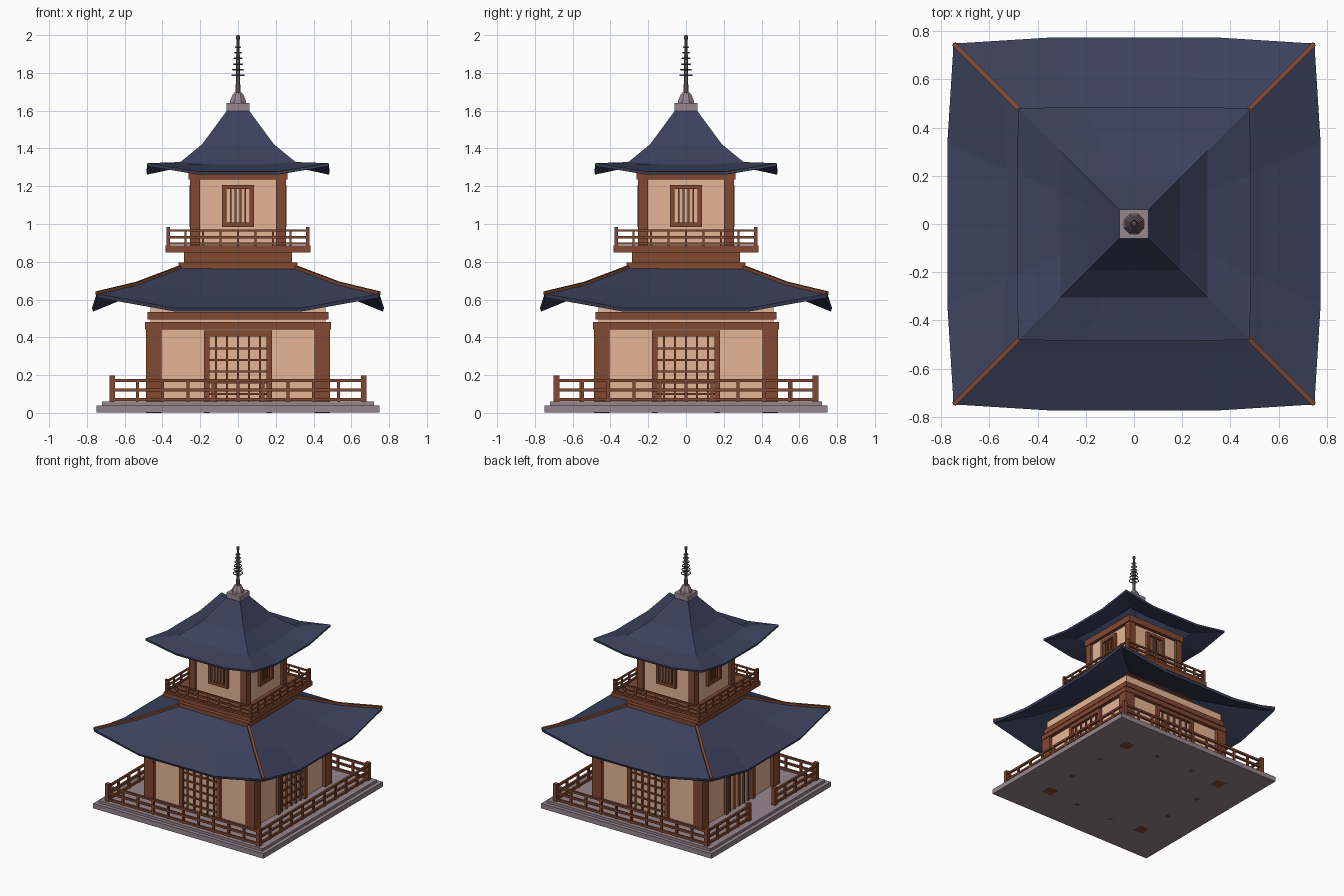
import bpy, bmesh, math
from mathutils import Matrix, Vector

if "Cube" in bpy.data.objects:
    bpy.data.objects.remove(bpy.data.objects["Cube"])


def mat(name, r, g, b):
    m = bpy.data.materials.new(name)
    m.diffuse_color = (r, g, b, 1)
    m.use_nodes = True
    m.node_tree.nodes["Principled BSDF"].inputs["Base Color"].default_value = m.diffuse_color
    return m


WOOD = mat("brown wood", .225, .066, .031)
PLASTER = mat("warm plaster", .78, .46, .305)
STONE = mat("grey stone", .305, .238, .27)
ROOF = mat("slate blue tile", .044, .054, .108)
METAL = mat("dark metal", .17, .125, .14)


def finish(name, bm, material):
    me = bpy.data.meshes.new(name)
    bm.to_mesh(me)
    bm.free()
    me.materials.append(material)
    ob = bpy.data.objects.new(name, me)
    bpy.context.collection.objects.link(ob)
    return ob


def boxes(name, material, items, sides=(0,)):
    """Boxes given as (x0, x1, y0, y1, z0, z1), repeated on the chosen sides:
    0 front, 1 right, 2 back, 3 left."""
    bm = bmesh.new()
    for k in sides:
        rot = Matrix.Rotation(k * math.pi / 2, 4, 'Z')
        for x0, x1, y0, y1, z0, z1 in items:
            m = Matrix.Translation(((x0 + x1) / 2, (y0 + y1) / 2, (z0 + z1) / 2))
            m = rot @ m @ Matrix.Diagonal((x1 - x0, y1 - y0, z1 - z0, 1))
            bmesh.ops.create_cube(bm, size=1, matrix=m)
    return finish(name, bm, material)


def slab(name, material, h, z0, z1):
    return boxes(name, material, [(-h, h, -h, h, z0, z1)])


ALL = (0, 1, 2, 3)

# Stone base steps
slab("base_step", STONE, .75, .001, .04)
slab("base_top", STONE, .72, .04, .06)


# Storey: plaster walls, corner posts
def storey(name, wall, post_in, post_out, z0, zpost, zwall):
    slab(name + "_walls", PLASTER, wall, max(z0, .05), zwall)
    boxes(name + "_corner_posts", WOOD,
          [(-post_out, -post_in, -post_out, -post_in, z0, zpost)], ALL)


storey("lower", .462, .405, .487, 0, .445, .60)
storey("upper", .235, .20, .255, .88, 1.24, 1.28)
slab("lower_beam", WOOD, .492, .442, .48)
slab("lower_eave_beam", WOOD, .478, .495, .535)
slab("upper_eave_beam", WOOD, .262, 1.235, 1.285)


# Framed openings with thin bars
def opening(name, wall, half, z0, z1, fw, xs, zs, bar, sides, sill=True):
    y0, y1 = -wall - .022, -wall + .01
    frame = [(-half, -half + fw, y0, y1, z0, z1), (half - fw, half, y0, y1, z0, z1),
             (-half, half, y0, y1, z1 - fw, z1)]
    if sill:
        frame.append((-half, half, y0, y1, z0, z0 + fw))
    boxes(name + "_frame", WOOD, frame, sides)
    b = bar / 2
    yb = -wall - .012
    zb = max(z0, .06)
    bars = [(x - b, x + b, yb, y1, zb, z1 - fw / 2) for x in xs]
    bars += [(-half + fw / 2, half - fw / 2, yb, y1, z - b, z + b) for z in zs]
    boxes(name + "_bars", WOOD, bars, sides)


xs5 = [i * .058 for i in (-2, -1, 0, 1, 2)]
opening("lattice_door", .462, .18, 0, .435, .03, xs5,
        [.10 + i * .06 for i in range(5)], .011, (0, 1, 2), False)
opening("entrance_door", .462, .18, 0, .435, .03, xs5, [], .011, (3,), False)
opening("window", .235, .085, .985, 1.207, .023,
        [i * .026 for i in (-1.5, -.5, .5, 1.5)], [], .009, ALL)


# Railings: corner posts, three rails, balusters
def railing(name, h, post, z0, ztop, rails, thick, n, gap=0):
    zr = rails[-1]
    p, t = post / 2, thick / 2

    def run(a, b, count):
        out = [(a, b, -h - t, -h + t, z - t, z + t) for z in rails]
        for i in range(1, count):
            x = a + (b - a) * i / count
            out.append((x - t, x + t, -h - t, -h + t, z0, zr))
        return out

    def post_at(x):
        return (x - p, x + p, -h - p, -h + p, z0, ztop)
    made = [boxes(name + "_corner_posts", WOOD, [post_at(-h)], ALL)]
    if gap:
        made.append(boxes(name, WOOD, run(-h, h, n), (0, 1, 2)))
        k = int(n * .4)
        made.append(boxes(name + "_by_entrance", WOOD, run(-h, -gap, k) + run(gap, h, k)
                          + [post_at(-gap), post_at(gap)], (3,)))
    else:
        made.append(boxes(name, WOOD, run(-h, h, n), ALL))
    return made


# The terrace railing is slightly deeper than wide
for ob in railing("terrace_railing", .675, .03, .06, .198, [.072, .122, .172], .016, 10, .16):
    ob.scale = (.985, 1.016, 1)

# Balcony
slab("balcony_footing", WOOD, .315, .74, .795)
slab("balcony_support", WOOD, .285, .795, .85)
slab("balcony_floor", WOOD, .385, .85, .885)
railing("balcony_railing", .37, .018, .885, .985, [.897, .93, .965], .012, 8)


# Roofs: rings of (half width, height, corner half width, corner height)
def roof(name, rings, thick):
    bm = bmesh.new()
    rows = []
    for h, z, hc, zc in rings:
        row = []
        for k in range(4):
            rot = Matrix.Rotation(k * math.pi / 2, 3, 'Z')
            for p in ((-hc, -hc, zc), (-.43 * h, -h, z), (.43 * h, -h, z)):
                row.append(bm.verts.new(rot @ Vector(p)))
        rows.append(row)
    for inner, outer in zip(rows, rows[1:]):
        for j in range(12):
            i = (j + 1) % 12
            bm.faces.new((outer[j], outer[i], inner[i], inner[j]))
    ob = finish(name, bm, ROOF)
    mod = ob.modifiers.new("thickness", 'SOLIDIFY')
    mod.thickness = thick
    mod.offset = -1


roof("lower_roof", [(.30, .77, .30, .77), (.53, .655, .53, .682),
                    (.774, .555, .748, .63)], .02)
roof("upper_roof", [(.055, 1.605, .055, 1.605), (.19, 1.42, .19, 1.422),
                    (.305, 1.315, .305, 1.328), (.485, 1.277, .48, 1.322)], .016)

# Hip ridges on the lower roof
bm = bmesh.new()
hip = [Vector((.30, .30, .773)), Vector((.53, .53, .686)), Vector((.746, .746, .634))]
for k in range(4):
    rot = Matrix.Rotation(k * math.pi / 2, 4, 'Z')
    for a, b in zip(hip, hip[1:]):
        d = b - a
        m = (rot @ Matrix.Translation((a + b) / 2)
             @ d.to_track_quat('X', 'Z').to_matrix().to_4x4()
             @ Matrix.Diagonal((d.length + .003, .02, .018, 1)))
        bmesh.ops.create_cube(bm, size=1, matrix=m)
finish("hip_ridges", bm, WOOD)


# Spire: stone block, eight-sided dome, pole and open rings on cross bars
def lathe(name, material, profile, n=8, closed=False):
    bm = bmesh.new()
    rows = [[bm.verts.new((r * math.cos(math.tau * (i + .5) / n),
                           r * math.sin(math.tau * (i + .5) / n), z))
             for i in range(n)] for r, z in profile]
    for a, b in zip(rows, rows[1:] + (rows[:1] if closed else [])):
        for i in range(n):
            j = (i + 1) % n
            bm.faces.new((a[i], a[j], b[j], b[i]))
    if not closed:
        bm.faces.new(rows[0][::-1])
        bm.faces.new(rows[-1])
    return finish(name, bm, material)


slab("spire_block", STONE, .06, 1.59, 1.64)
lathe("spire_dome", STONE, [(.046, 1.64), (.043, 1.66), (.03, 1.685), (.022, 1.695)])
lathe("spire_pole", METAL, [(.014, 1.69), (.012, 1.78), (.009, 1.96), (.009, 1.975),
                            (.013, 1.985), (.011, 1.995), (.004, 2.0)])
for i in range(6):
    z, r = 1.787 + i * .03, .039 - i * .004
    lathe("spire_ring_%d" % (i + 1), METAL, [(r - .004, z - .004), (r, z),
          (r - .004, z + .004), (r - .008, z)], 8, True)
    boxes("spire_ring_bars_%d" % (i + 1), METAL,
          [(-r + .005, r - .005, -.002, .002, z - .002, z + .002)], (0, 1))
